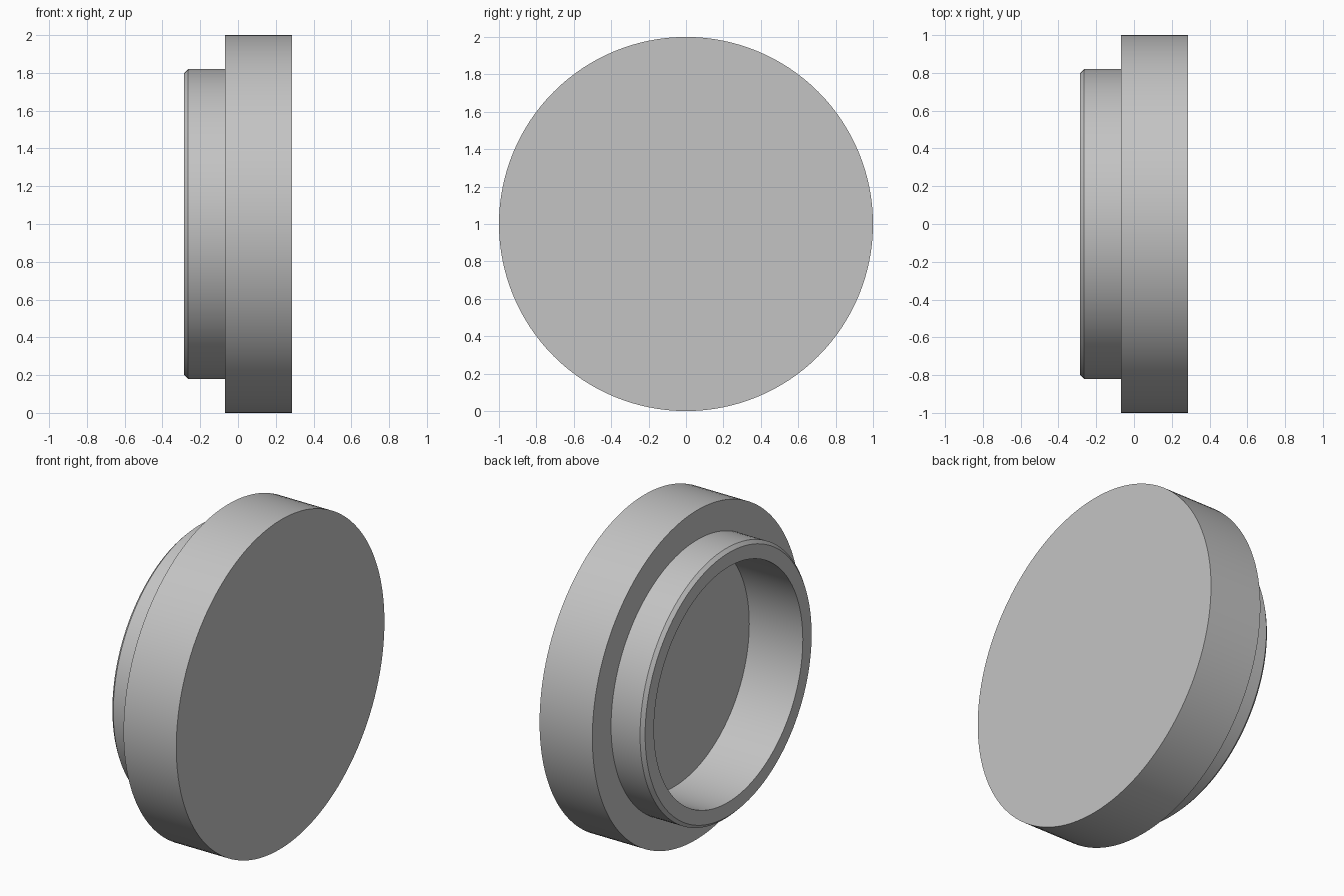
import bpy
import bmesh
import math
from mathutils import Vector

cube = bpy.data.objects.get("Cube")
if cube:
    bpy.data.objects.remove(cube, do_unlink=True)

SEGMENTS = 128

# Plain grey material
grey = bpy.data.materials.new("plain_grey")
grey.use_nodes = True
colour = (0.55, 0.55, 0.55, 1)
grey.diffuse_color = colour
grey.node_tree.nodes["Principled BSDF"].inputs["Base Color"].default_value = colour


def lathe(name, profile):
    """Turn an (x, radius) profile around the x axis at z = 1."""
    bm = bmesh.new()
    verts = [bm.verts.new((x, 0, r)) for x, r in profile]
    edges = [bm.edges.new(pair) for pair in zip(verts, verts[1:])]
    bmesh.ops.spin(bm, geom=verts + edges, cent=(0, 0, 0), axis=(1, 0, 0),
                   angle=math.tau, steps=SEGMENTS, use_duplicate=False)
    bmesh.ops.remove_doubles(bm, verts=bm.verts, dist=1e-4)
    bmesh.ops.recalc_face_normals(bm, faces=bm.faces)
    bmesh.ops.translate(bm, verts=bm.verts, vec=Vector((0, 0, 1)))
    mesh = bpy.data.meshes.new(name)
    bm.to_mesh(mesh)
    bm.free()
    mesh.materials.append(grey)
    obj = bpy.data.objects.new(name, mesh)
    bpy.context.collection.objects.link(obj)
    bpy.ops.object.select_all(action="DESELECT")
    obj.select_set(True)
    bpy.context.view_layer.objects.active = obj
    bpy.ops.object.shade_smooth_by_angle(angle=math.radians(30))
    return obj


# Stepped cap: broad disc, chamfered collar and blind round recess
lathe("stepped_cap", [
    (0.285, 0), (0.285, 1), (-0.07, 1),
    (-0.07, 0.82), (-0.265, 0.82), (-0.285, 0.80),
    (-0.285, 0.715), (0.075, 0.715), (0.075, 0),
])
